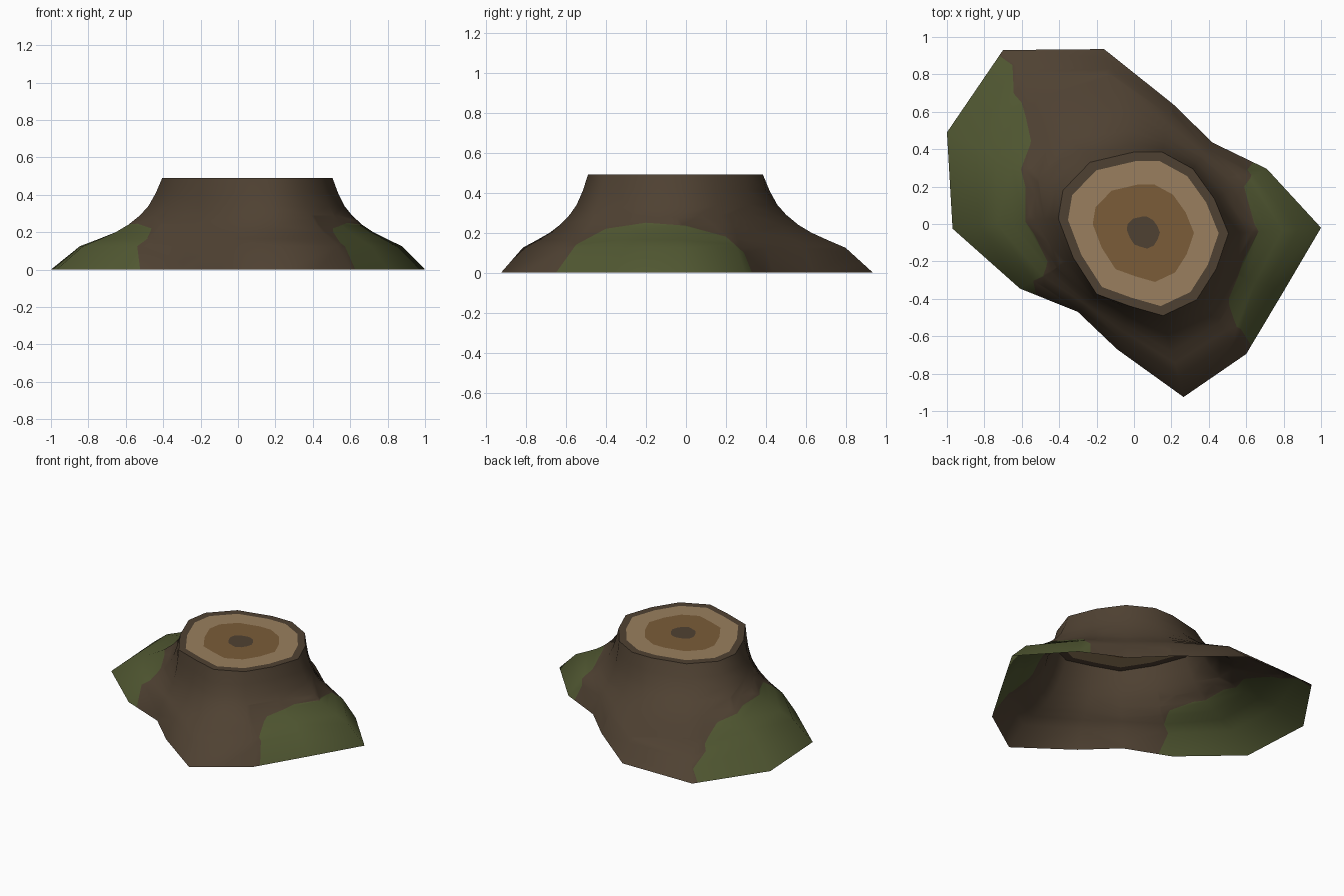
import bpy
import bmesh
from mathutils import Vector

cube = bpy.data.objects.get("Cube")
if cube:
    bpy.data.objects.remove(cube, do_unlink=True)


def make_material(name, colour):
    mat = bpy.data.materials.new(name)
    mat.use_nodes = True
    mat.diffuse_color = (*colour, 1)
    mat.node_tree.nodes["Principled BSDF"].inputs["Base Color"].default_value = (*colour, 1)
    return mat


bark = make_material("bark brown", (.078, .053, .032))
moss = make_material("moss green", (.083, .098, .032))
sapwood = make_material("pale sapwood", (.32, .212, .112))
heartwood = make_material("brown heartwood", (.197, .107, .04))

HEIGHT = .49
CENTRE = Vector((.05, -.045))

# Root outline on the ground and the matching cut edge at the top
ROOTS = [(-.7, .93), (-.16, .935), (.21, .64), (.42, .435), (.71, .295),
         (1, -.02), (.8, -.36), (.6, -.695), (.265, -.925), (-.09, -.67),
         (-.3, -.47), (-.61, -.345), (-.97, -.025), (-1, .49)]
RIM = [(-.235, .33), (0, .385), (.15, .385), (.315, .295), (.43, .135),
       (.505, -.05), (.44, -.24), (.335, -.405), (.155, -.49), (-.02, -.44),
       (-.2, -.375), (-.325, -.18), (-.405, .03), (-.38, .18)]

# Flare of the trunk: (height, share of the way from rim to root)
FLARE = [(0, 1), (.125, .75), (.165, .58), (.2, .44), (.24, .32),
         (.29, .21), (.34, .13), (.41, .06), (HEIGHT, 0)]

# Upper edge of each moss patch as (y, z), listed from back to front
MOSS = {
    1: [(.33, 0), (.29, .1), (.2, .18), (0, .235), (-.2, .25),
        (-.4, .22), (-.55, .14), (-.65, 0)],
    -1: [(.9, 0), (.85, .06), (.65, .145), (.43, .205), (.2, .24),
         (-.05, .245), (-.2, .22), (-.28, .165), (-.38, 0)],
}


def loft(bm, layers):
    """Bridge successive closed loops of points with quads."""
    loops = [[bm.verts.new(p) for p in layer] for layer in layers]
    for low, high in zip(loops, loops[1:]):
        for i in range(len(low)):
            j = (i + 1) % len(low)
            bm.faces.new((low[i], high[i], high[j], low[j]))
    return loops


def finish(bm, name, materials, smooth):
    mesh = bpy.data.meshes.new(name)
    for face in bm.faces:
        face.smooth = smooth
    bm.to_mesh(mesh)
    bm.free()
    for mat in materials:
        mesh.materials.append(mat)
    obj = bpy.data.objects.new(name, mesh)
    bpy.context.collection.objects.link(obj)
    return obj


def patch_planes(outline):
    """Planes whose common inner side is the moss patch."""
    for (ya, za), (yb, zb) in zip(outline, outline[1:]):
        yield Vector((0, ya, za)), Vector((0, zb - za, ya - yb)).normalized()


# Flared trunk, open underneath
bm = bmesh.new()
layers = []
for z, share in FLARE:
    layers.append([(*Vector(top).lerp(Vector(root), share), z)
                   for top, root in zip(RIM, ROOTS)])
loft(bm, layers)

# Cut the moss patches into the two sides and colour them
for side, outline in MOSS.items():
    planes = list(patch_planes(outline))
    for point, normal in planes:
        faces = [f for f in bm.faces if f.calc_center_median().x * side > .3
                 and min(v.co.z for v in f.verts) < .26]
        edges = {e for f in faces for e in f.edges}
        verts = {v for f in faces for v in f.verts}
        bmesh.ops.bisect_plane(bm, geom=faces + list(edges) + list(verts),
                               dist=.0005, plane_co=point, plane_no=normal)
    for face in bm.faces:
        mid = face.calc_center_median()
        if mid.x * side > .3 and all((mid - p).dot(n) < 0 for p, n in planes):
            face.material_index = 1
finish(bm, "stump_bark", [bark, moss], True)

# Sawn top with growth rings
bm = bmesh.new()
rings = [[(*CENTRE.lerp(Vector(p), scale), HEIGHT) for p in RIM]
         for scale in (1, .885, .595, .195)]
loops = loft(bm, rings)
bm.faces.ensure_lookup_table()
for index, face in enumerate(bm.faces):
    face.material_index = index // len(RIM)
bm.faces.new(reversed(loops[-1])).material_index = 0
finish(bm, "sawn_top", [bark, sapwood, heartwood], False)
